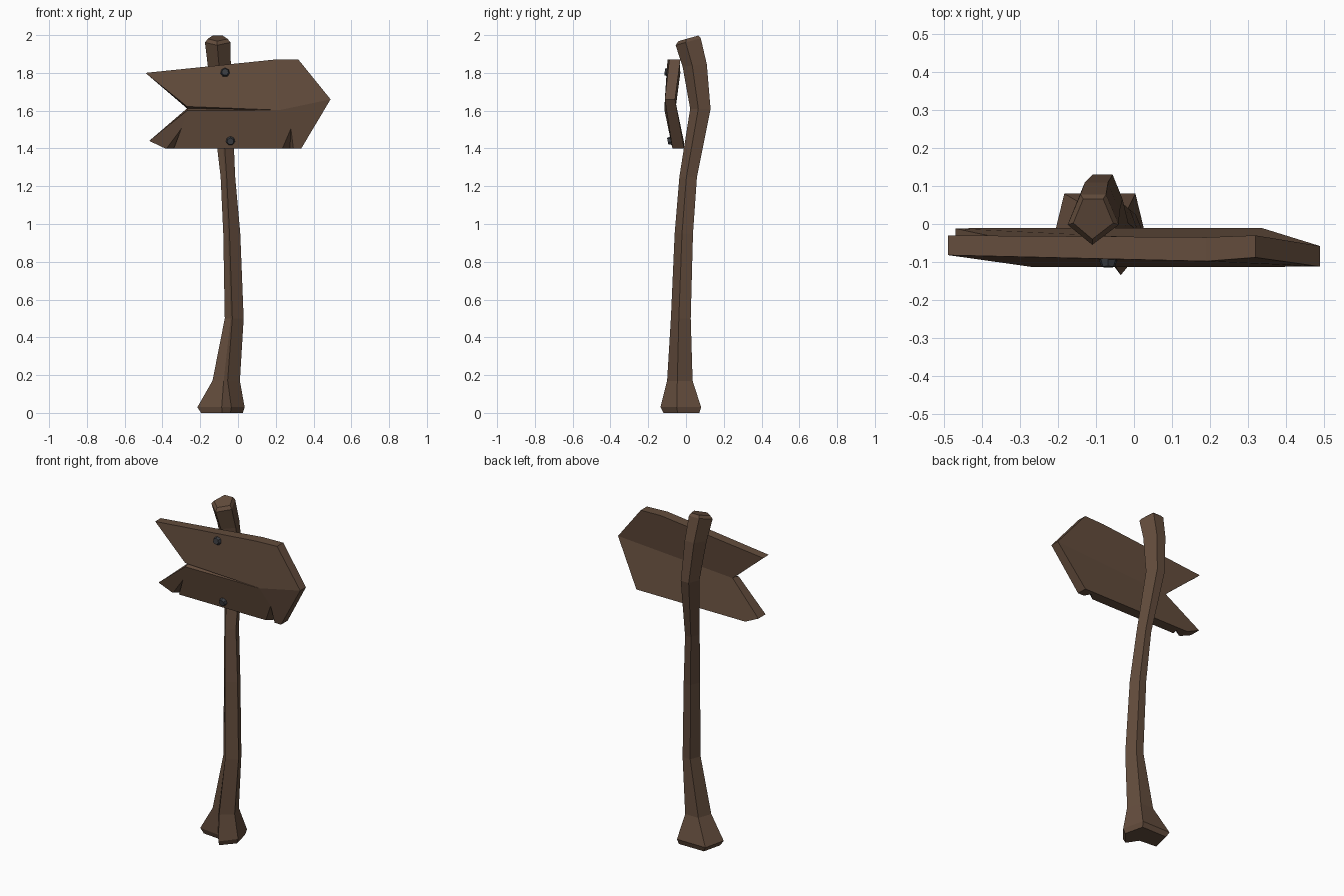
import bpy, bmesh, math
from mathutils import Vector, Matrix

if "Cube" in bpy.data.objects:
    bpy.data.objects.remove(bpy.data.objects["Cube"])


def material(name, rgb):
    m = bpy.data.materials.new(name)
    m.diffuse_color = (*rgb, 1)
    m.use_nodes = True
    m.node_tree.nodes["Principled BSDF"].inputs["Base Color"].default_value = m.diffuse_color
    return m


wood = material("wood", (0.125, 0.073, 0.046))
iron = material("iron", (0.045, 0.048, 0.055))


def finish(bm, name, mat):
    bmesh.ops.recalc_face_normals(bm, faces=bm.faces)
    me = bpy.data.meshes.new(name)
    bm.to_mesh(me)
    bm.free()
    ob = bpy.data.objects.new(name, me)
    ob.data.materials.append(mat)
    bpy.context.collection.objects.link(ob)
    return ob


# Post: crooked five-sided trunk with a split running up its front left face
# z, left, right, front, back, front corner x, back spread, split depth, tilt
rings = [
    (0.00, -.195, .025, -.12, .07, -.04, .75, .045, 0),
    (0.03, -.215, .035, -.135, .08, -.035, .75, .045, 0),
    (0.17, -.135, .010, -.10, .035, -.055, .6, .012, 0),
    (0.50, -.070, .030, -.08, .025, -.03, .5, .012, 0),
    (0.95, -.078, .012, -.06, .037, -.045, .5, .002, 0),
    (1.25, -.092, -.015, -.035, .058, -.06, .5, .008, 0),
    (1.61, -.135, -.030, .022, .13, -.085, .5, 0, 0),
    (1.84, -.160, -.038, -.018, .11, -.10, .5, 0, .1),
    (1.965, -.175, -.040, -.055, .078, -.11, .5, 0, .28),
    (1.983, -.160, -.055, -.040, .066, -.11, .5, 0, .28),
]
bm = bmesh.new()
loops = []
for z, l, r, f, b, fx, spread, depth, tilt in rings:
    cx, hw, cy = (l + r) / 2, (r - l) / 2, (f + b) / 2
    side = f + (b - f) * .4
    left, front = Vector((l, side)), Vector((fx, f))
    split = left.lerp(front, .72)
    split += (Vector((cx, b)) - split).normalized() * depth
    pts = [left, split, front, Vector((r, side)),
           Vector((cx + hw * spread, b)), Vector((cx - hw * spread, b))]
    loops.append([bm.verts.new((p.x, p.y, z + tilt * (p.y - cy))) for p in pts])
for a, b in zip(loops, loops[1:]):
    for i in range(6):
        j = (i + 1) % 6
        bm.faces.new((a[i], a[j], b[j], b[i]))
bm.faces.new(loops[0])
bm.faces.new(loops[-1])
finish(bm, "post", wood)

# Arrow board: outline points as x, z, front y, back y
outline = {
    "tail_up": (-.49, 1.80, -.082, -.03),
    "top": (.19, 1.87, -.098, -.035),
    "shoulder": (.32, 1.87, -.088, -.03),
    "tip": (.49, 1.66, -.112, -.058),
    "low_right": (.335, 1.40, -.072, -.01),
    "low_left": (-.385, 1.40, -.072, -.01),
    "tail_low": (-.47, 1.44, -.08, -.012),
}
bm = bmesh.new()
F = {k: bm.verts.new((x, f, z)) for k, (x, z, f, b) in outline.items()}
B = {k: bm.verts.new((x, b, z)) for k, (x, z, f, b) in outline.items()}
crotch_up = bm.verts.new((-.27, -.113, 1.622))
crotch_low = bm.verts.new((-.27, -.113, 1.600))
crotch_in = bm.verts.new((-.27, -.080, 1.612))
crotch_back = bm.verts.new((-.27, -.055, 1.612))
seam = bm.verts.new((.22, -.114, 1.603))

# Chips along the lower front edge: left, deep, right and apex
chips = []
for xl, xd, xr, xa in ((.235, .275, .293, .28), (-.378, -.33, -.34, -.30)):
    c = [bm.verts.new(p) for p in ((xl, -.072, 1.40), (xd, -.035, 1.40),
                                   (xr, -.072, 1.40), (xa, -.092, 1.505))]
    bm.faces.new((c[0], c[1], c[3]))
    bm.faces.new((c[1], c[2], c[3]))
    chips.append(c)
(rl, rd, rr, ra), (ll, ld, lr, la) = chips

for loop in (
    # front planks and the tapering seam between them
    (F["tail_up"], crotch_up, seam, F["top"]),
    (F["top"], seam, F["tip"], F["shoulder"]),
    (crotch_low, F["tail_low"], F["low_left"], ll, la),
    (crotch_low, la, lr, rl, ra, seam),
    (seam, ra, rr, F["low_right"], F["tip"]),
    (crotch_up, crotch_in, seam), (crotch_in, crotch_low, seam),
    # back
    (B["tail_up"], B["top"], B["shoulder"], B["tip"], crotch_back),
    (crotch_back, B["tip"], B["low_right"], B["low_left"], B["tail_low"]),
    # rim
    (F["tail_up"], F["top"], B["top"], B["tail_up"]),
    (F["top"], F["shoulder"], B["shoulder"], B["top"]),
    (F["shoulder"], F["tip"], B["tip"], B["shoulder"]),
    (F["tip"], F["low_right"], B["low_right"], B["tip"]),
    (F["low_right"], rr, rd, rl, lr, ld, ll, F["low_left"],
     B["low_left"], B["low_right"]),
    (F["low_left"], F["tail_low"], B["tail_low"], B["low_left"]),
    (F["tail_up"], B["tail_up"], crotch_back, crotch_in, crotch_up),
    (F["tail_low"], crotch_low, crotch_in, crotch_back, B["tail_low"]),
):
    bm.faces.new(loop)
finish(bm, "arrow_board", wood)

# Bolts: faceted domed heads, each following the slope of its plank
for name, x, y, z, lean in (("upper_bolt", -.068, -.098, 1.803, -6),
                            ("lower_bolt", -.040, -.082, 1.440, 11)):
    bm = bmesh.new()
    bmesh.ops.create_cone(bm, cap_ends=True, segments=7, radius1=.029,
                          radius2=.018, depth=.03)
    ob = finish(bm, name, iron)
    ob.matrix_world = (Matrix.Translation((x, y, z))
                       @ Matrix.Rotation(math.radians(90 + lean), 4, 'X'))
